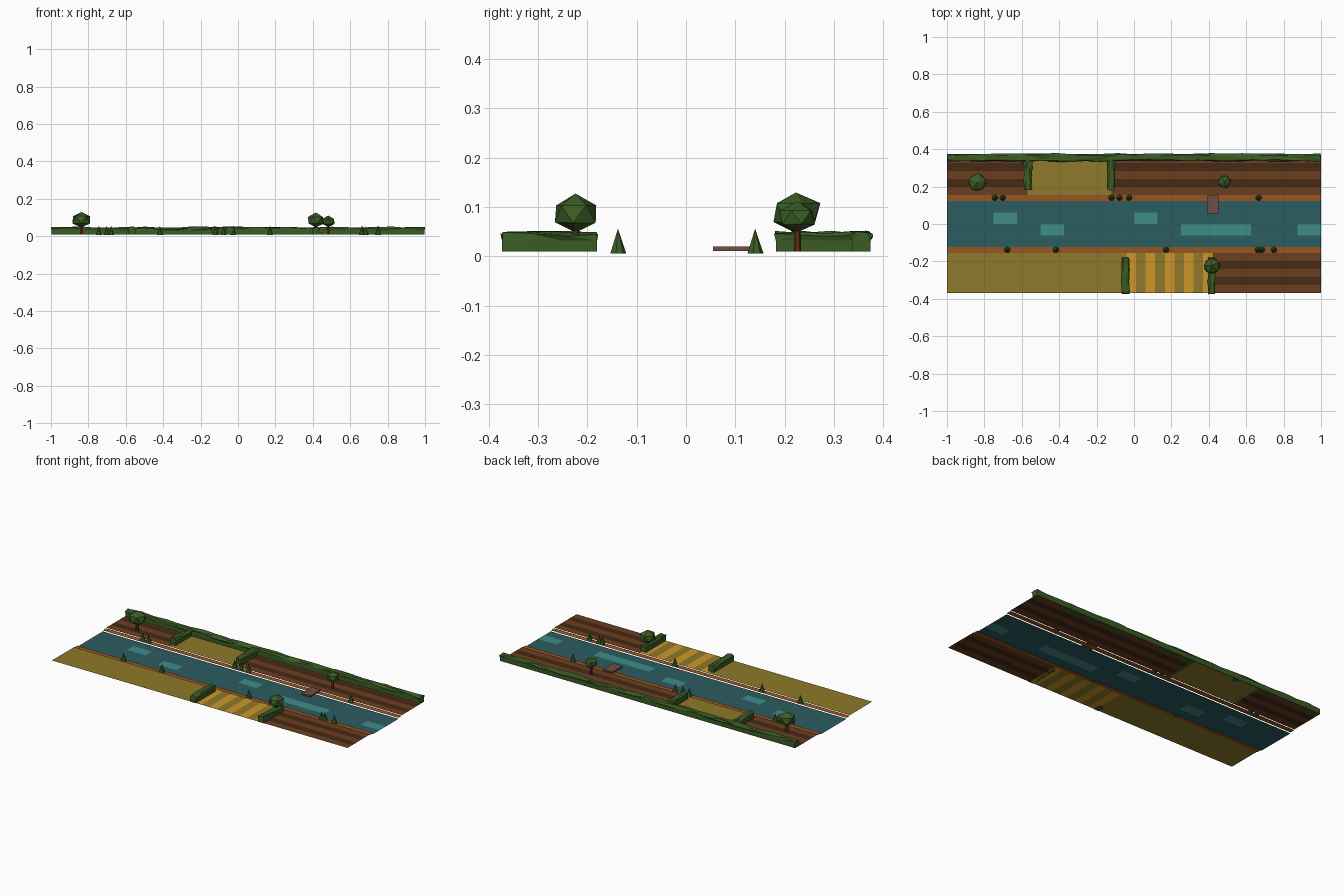
import bpy, bmesh, random
from math import radians
from mathutils import Matrix, Vector

random.seed(4)
if "Cube" in bpy.data.objects:
    bpy.data.objects.remove(bpy.data.objects["Cube"])


def material(name, rgb):
    # sRGB bytes to linear
    lin = [((c / 255 + 0.055) / 1.055) ** 2.4 for c in rgb] + [1]
    m = bpy.data.materials.new(name)
    m.use_nodes = True
    m.diffuse_color = lin
    m.node_tree.nodes["Principled BSDF"].inputs["Base Color"].default_value = lin
    return m


WATER = material("water teal", (43, 93, 97))
RIPPLE = material("ripple teal", (62, 140, 136))
BANK = material("bank clay", (152, 86, 33))
OLIVE = material("olive crop", (142, 122, 42))
GOLD = material("golden crop", (205, 150, 42))
SOIL = material("ploughed soil", (108, 62, 34))
FURROW = material("dark furrow", (70, 42, 18))
GREEN = material("leaf green", (58, 92, 36))
BARK = material("bark brown", (98, 52, 24))
PLANK = material("plank brown", (112, 78, 68))


def finish(name, bm, mats):
    me = bpy.data.meshes.new(name)
    bm.to_mesh(me)
    bm.free()
    for m in mats:
        me.materials.append(m)
    ob = bpy.data.objects.new(name, me)
    bpy.context.collection.objects.link(ob)
    return ob


def sheet(name, x0, x1, y0, y1, z, mats, cols=1, rows=1, rule=lambda c, r: 0):
    """Flat grid of faces, coloured by column and row."""
    bm = bmesh.new()
    v = [[bm.verts.new((x0 + (x1 - x0) * c / cols, y0 + (y1 - y0) * r / rows, z))
          for c in range(cols + 1)] for r in range(rows + 1)]
    for r in range(rows):
        for c in range(cols):
            f = bm.faces.new((v[r][c], v[r][c + 1], v[r + 1][c + 1], v[r + 1][c]))
            f.material_index = rule(c, r)
    return finish(name, bm, mats)


# River with lighter ripples, row 2 is just behind the middle
ripples = {(2, 2), (4, 1), (8, 2), (10, 1), (11, 1), (12, 1), (15, 1)}
sheet("river", -1, 1, -0.122, 0.122, 0, [WATER, RIPPLE], 16, 4,
      lambda c, r: int((c, r) in ripples))

# Banks and fields
IN, OUT, FIELD_Z, BANK_Z = 0.155, 0.37, 0.01, 0.006
sheet("back_bank", -1, 1, 0.122, IN, BANK_Z, [BANK])
sheet("front_bank", -1, 1, -IN, -0.122, BANK_Z, [BANK])


def ploughed(name, x0, x1, y0, y1):
    sheet(name, x0, x1, y0, y1, FIELD_Z, [SOIL, FURROW], 1, 5, lambda c, r: r % 2)


ploughed("back_left_ploughed_field", -0.12, 1, IN, OUT)
ploughed("back_right_ploughed_field", -1, -0.57, IN, OUT)
ploughed("front_ploughed_field", 0.42, 1, -OUT, -IN)
sheet("back_crop_field", -0.57, -0.12, IN, OUT, FIELD_Z, [OLIVE])
sheet("front_crop_field", -1, -0.04, -OUT, -IN, FIELD_Z, [OLIVE])
sheet("striped_crop_field", -0.04, 0.42, -OUT, -IN, FIELD_Z, [GOLD, OLIVE], 9, 1,
      lambda c, r: c % 2)


def hedge(name, start, end, steps):
    """Sweep a boxy section with a ragged crown from start to end."""
    a, b = Vector((*start, FIELD_Z)), Vector((*end, FIELD_Z))
    side = (b - a).normalized().cross(Vector((0, 0, 1)))
    section = [(-0.019, 0), (-0.019, 0.022), (-0.021, 0.032), (-0.012, 0.038),
               (0.012, 0.038), (0.021, 0.032), (0.019, 0.022), (0.019, 0)]
    bm = bmesh.new()
    rings = []
    for i in range(steps + 1):
        ring = []
        for s, h in section:
            p = a.lerp(b, i / steps) + side * s + Vector((0, 0, h))
            if h > 0.025:
                p += Vector([random.uniform(-0.004, 0.004) for _ in range(3)])
            ring.append(bm.verts.new(p))
        rings.append(ring)
    n = len(section)
    for p, q in zip(rings, rings[1:]):
        for k in range(n):
            bm.faces.new((p[k], p[(k + 1) % n], q[(k + 1) % n], q[k]))
    bm.faces.new(rings[0])
    bm.faces.new(rings[-1])
    bmesh.ops.recalc_face_normals(bm, faces=bm.faces)
    bmesh.ops.triangulate(bm, faces=bm.faces)
    finish(name, bm, [GREEN])


hedge("back_hedge", (-0.997, 0.355), (0.997, 0.355), 24)
hedge("back_right_hedge", (-0.568, 0.182), (-0.568, 0.345), 3)
hedge("back_middle_hedge", (-0.123, 0.182), (-0.123, 0.345), 3)
hedge("front_middle_hedge", (-0.045, -0.373), (-0.045, -0.18), 3)
hedge("front_left_hedge", (0.415, -0.373), (0.415, -0.18), 3)


def cone(name, x, y, z, r1, r2, height, sides, mat):
    bm = bmesh.new()
    bmesh.ops.create_cone(bm, cap_ends=True, segments=sides, radius1=r1, radius2=r2,
                          depth=height, matrix=Matrix.Translation((x, y, z + height / 2)))
    finish(name, bm, [mat])


# Trees: tapered trunk and faceted crown
def tree(name, x, y, z, r, turn):
    cone(name + "_trunk", x, y, FIELD_Z, r * 0.2, r * 0.16, z - FIELD_Z, 6, BARK)
    bm = bmesh.new()
    bmesh.ops.create_icosphere(bm, subdivisions=1, radius=r)
    for v in bm.verts:
        v.co *= random.uniform(0.95, 1.04)
    bm.transform(Matrix.Translation((x, y, z)) @ Matrix.Rotation(radians(turn), 4, "Z")
                 @ Matrix.Diagonal((1.07, 1.07, 0.86, 1)))
    finish(name + "_crown", bm, [GREEN])


tree("back_right_tree", -0.837, 0.223, 0.088, 0.05, 15)
tree("back_left_tree", 0.483, 0.226, 0.079, 0.036, 50)
tree("front_tree", 0.416, -0.224, 0.086, 0.046, 30)

# Reeds on both banks
reeds = {0.14: (-0.744, -0.702, -0.12, -0.078, -0.026, 0.666),
         -0.138: (-0.678, -0.418, 0.171, 0.662, 0.683, 0.748)}
for y, xs in reeds.items():
    for i, x in enumerate(xs):
        cone(f"{'back' if y > 0 else 'front'}_reed_{i + 1}", x, y, BANK_Z,
             0.017, 0, 0.05, 7, GREEN)

# Small jetty
bm = bmesh.new()
bmesh.ops.create_cube(bm, size=1, matrix=Matrix.Translation((0.421, 0.104, 0.015))
                      @ Matrix.Diagonal((0.062, 0.098, 0.009, 1)))
finish("jetty", bm, [PLANK])
